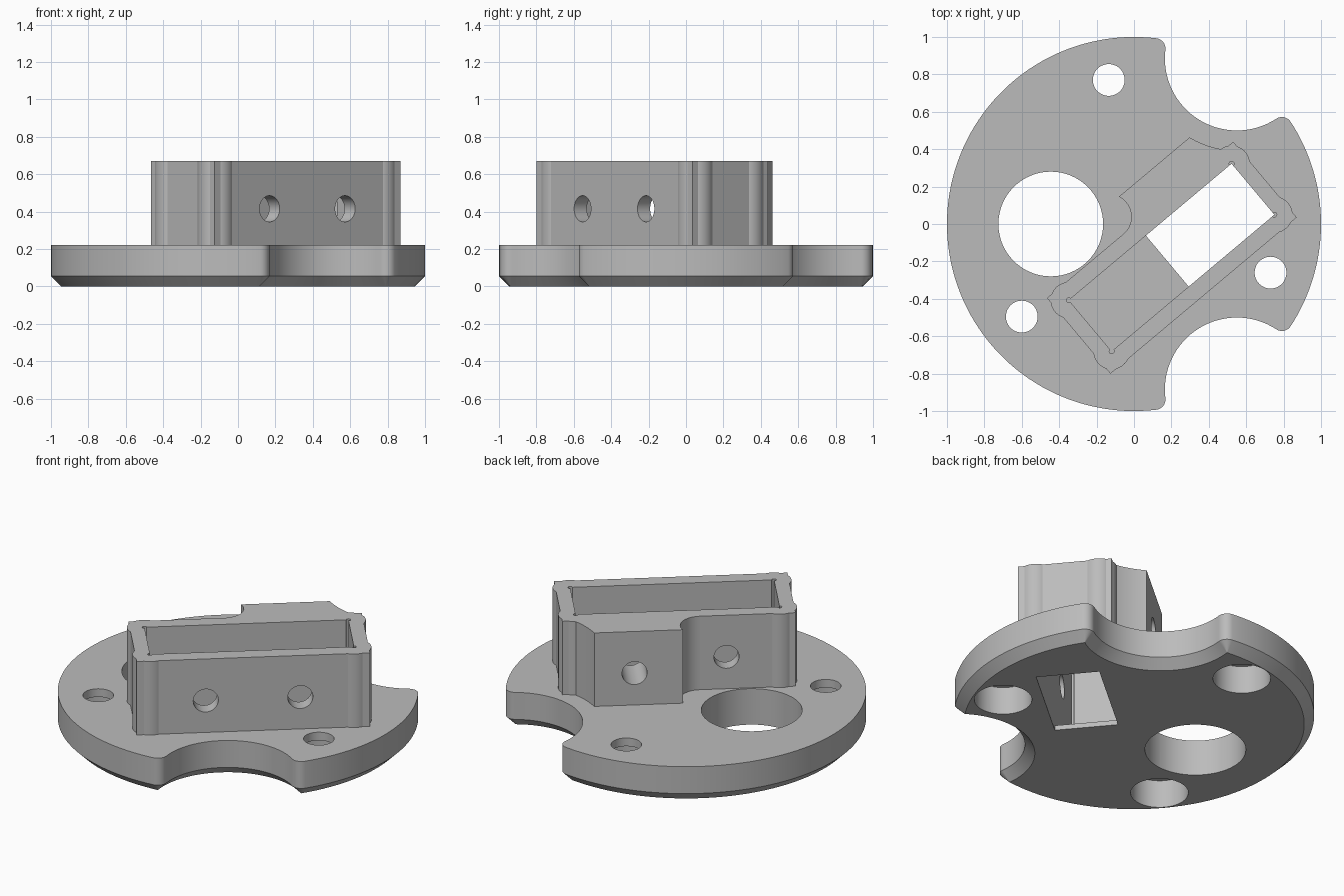
import bpy, bmesh, math
from math import cos, sin, pi
from mathutils import Matrix, Vector

cube = bpy.data.objects.get("Cube")
if cube:
    bpy.data.objects.remove(cube, do_unlink=True)

grey = bpy.data.materials.new("plain_grey")
grey.use_nodes = True
COLOUR = (0.5, 0.5, 0.5, 1)
grey.diffuse_color = COLOUR
grey.node_tree.nodes["Principled BSDF"].inputs["Base Color"].default_value = COLOUR

PLATE_TOP, RIM_TOP, FLOOR = 0.22, 0.67, 0.03
BITE, BITE_R = Vector((0.55, 0.885)), 0.385
ROUND = CHAMFER = 0.055
HALF_L, HALF_W = 0.568, 0.178          # pocket half size
FRAME = Matrix.Translation((0.201, -0.179, 0)) @ Matrix.Rotation(math.radians(40), 4, 'Z')


def add_object(name, bm):
    bmesh.ops.recalc_face_normals(bm, faces=bm.faces)
    mesh = bpy.data.meshes.new(name)
    bm.to_mesh(mesh)
    bm.free()
    mesh.materials.append(grey)
    ob = bpy.data.objects.new(name, mesh)
    bpy.context.collection.objects.link(ob)
    return ob


def box(name, x0, x1, y0, y1, z0, z1, frame=FRAME):
    bm = bmesh.new()
    size = Matrix.Diagonal((x1 - x0, y1 - y0, z1 - z0, 1))
    mid = Matrix.Translation(((x0 + x1) / 2, (y0 + y1) / 2, (z0 + z1) / 2))
    bmesh.ops.create_cube(bm, size=1, matrix=frame @ mid @ size)
    return add_object(name, bm)


def cylinder(name, x, y, r, z0, z1, frame=Matrix(), segs=48):
    bm = bmesh.new()
    bmesh.ops.create_cone(bm, cap_ends=True, segments=segs, radius1=r, radius2=r,
                          depth=z1 - z0,
                          matrix=frame @ Matrix.Translation((x, y, (z0 + z1) / 2)))
    return add_object(name, bm)


def combine(target, tool, operation):
    tool.hide_render = True
    mod = target.modifiers.new("bool", 'BOOLEAN')
    mod.operation, mod.object, mod.solver = operation, tool, 'EXACT'
    bpy.context.view_layer.objects.active = target
    bpy.ops.object.modifier_apply(modifier=mod.name)
    bpy.data.objects.remove(tool, do_unlink=True)


def cut(target, tool):
    combine(target, tool, 'DIFFERENCE')


def join(target, tool):
    combine(target, tool, 'UNION')


def arc(c, r, a0, a1, n):
    angles = [a0 + (a1 - a0) * i / n for i in range(n + 1)]
    return [(c[0] + r * cos(a), c[1] + r * sin(a)) for a in angles]


def outline(inset):
    """Disc with two mirrored round bites and rounded tips, offset inwards."""
    dist = BITE.length
    heading = math.atan2(BITE.y, BITE.x)
    reach = 1 - ROUND
    spread = math.acos((reach**2 + dist**2 - (BITE_R + ROUND)**2) / (2 * reach * dist))
    a1, a2 = heading - spread, heading + spread
    c1, c2 = [Vector((reach * cos(a), reach * sin(a))) for a in (a1, a2)]
    b1 = math.atan2(*(c1 - BITE).yx)
    b2 = math.atan2(*(c2 - BITE).yx)
    if b2 > b1:
        b2 -= 2 * pi
    tip = max(ROUND - inset, 0.001)
    half = (arc((0, 0), 1 - inset, 0, a1, 16)
            + arc(c1, tip, a1, b1 + pi, 8)[1:]
            + arc(BITE, BITE_R + inset, b1, b2, 32)[1:]
            + arc(c2, tip, b2 + pi, a2, 8)[1:]
            + arc((0, 0), 1 - inset, a2, pi, 40)[1:])
    return half + [(x, -y) for x, y in half[-2:0:-1]]


# Round plate with chamfered underside
bm = bmesh.new()
levels = [(0, CHAMFER), (CHAMFER, 0), (PLATE_TOP, 0)]
rings = [[bm.verts.new((x, y, z)) for x, y in outline(d)] for z, d in levels]
for low, high in zip(rings, rings[1:]):
    for i in range(len(low)):
        j = (i + 1) % len(low)
        bm.faces.new((low[i], low[j], high[j], high[i]))
bm.faces.new(rings[0])
bm.faces.new(rings[-1])
body = add_object("mounting_plate_with_holder", bm)

# Holder walls, corner ears and side block
SUNK = 0.1
holder = box("holder_wall", -0.65, 0.65, -0.266, 0.262, SUNK, RIM_TOP)
for sx in (-1, 1):
    for sy in (-1, 1):
        join(holder, cylinder("corner_ear", sx * HALF_L, sy * HALF_W, 0.097,
                              SUNK, RIM_TOP, FRAME))
block = box("side_block", -0.117, 0.575, 0.1, 0.43, SUNK, RIM_TOP)
cut(block, cylinder("block_fillet", -0.117, 0.382, 0.12, 0, 1, FRAME))
cut(block, cylinder("bite_clearance", BITE.x, BITE.y, 0.492, 0, 1, segs=96))
join(holder, block)
join(body, holder)

# Pocket with relieved corners, and the window through its floor
pocket = box("pocket", -HALF_L, HALF_L, -HALF_W, HALF_W, FLOOR, 1)
for sx in (-1, 1):
    for sy in (-1, 1):
        join(pocket, cylinder("corner_relief", sx * HALF_L, sy * HALF_W, 0.013,
                              FLOOR, 1, FRAME, 16))
cut(body, pocket)
cut(body, box("window", -0.03, HALF_L, -HALF_W, HALF_W, -0.1, 0.1))

# Cross holes through both long walls
across = FRAME @ Matrix.Translation((0, 0, 0.415)) @ Matrix.Rotation(pi / 2, 4, 'X')
for u in (-0.265, 0.262):
    cut(body, cylinder("cross_hole", u, 0, 0.07, -0.6, 0.6, across))

# Large opening and counterbored screw holes
cut(body, cylinder("large_hole", -0.445, 0, 0.28, -0.1, 0.5, segs=64))
for x, y in ((-0.135, 0.77), (-0.6, -0.495), (0.73, -0.26)):
    cut(body, cylinder("screw_hole", x, y, 0.085, -0.1, 0.4))
    cut(body, cylinder("counterbore", x, y, 0.16, -0.1, 0.17))

bpy.ops.object.select_all(action='DESELECT')
body.select_set(True)
bpy.context.view_layer.objects.active = body
bpy.ops.object.shade_smooth_by_angle(angle=math.radians(25))
